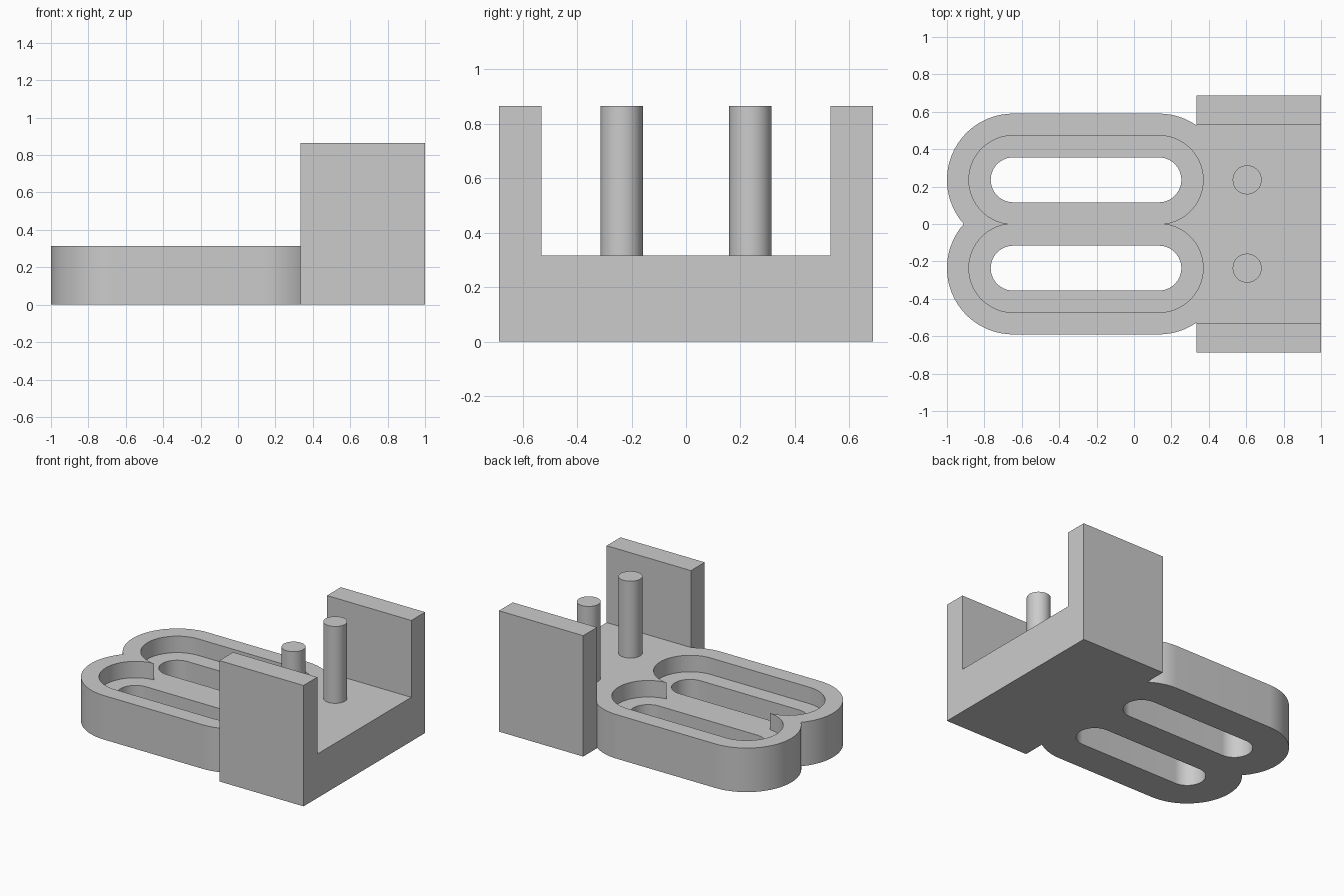
import bpy, bmesh, math
from mathutils import Vector

if "Cube" in bpy.data.objects:
    bpy.data.objects.remove(bpy.data.objects["Cube"])

X1, X2, CY = -0.646, 0.133, 0.236      # slot arc centres
BASE, TOP = 0.315, 0.865               # plate and wall heights
X0, YO, YI = 0.333, 0.687, 0.531       # bracket start, outer and inner wall faces

grey = bpy.data.materials.new("light_grey")
grey.diffuse_color = (0.6, 0.6, 0.6, 1)
grey.use_nodes = True
grey.node_tree.nodes["Principled BSDF"].inputs["Base Color"].default_value = grey.diffuse_color


def arc(cx, cy, r, a0, a1, n=40):
    return [(cx + r * math.cos(a0 + (a1 - a0) * i / n),
             cy + r * math.sin(a0 + (a1 - a0) * i / n)) for i in range(n + 1)]


def stadium(r, cy):
    h = math.pi / 2
    return arc(X1, cy, r, 3 * h, h) + arc(X2, cy, r, h, -h)


def twin_lobes(r):
    # merged outline of two mirrored stadiums that meet on y = 0
    a, h = math.asin(CY / r), math.pi / 2
    half = arc(X1, CY, r, math.pi + a, h) + arc(X2, CY, r, h, -a)
    half[0], half[-1] = (half[0][0], 0), (half[-1][0], 0)
    return half + [(x, -y) for x, y in half[-2:0:-1]]


def extrude(name, pts, vec):
    bm = bmesh.new()
    f = bm.faces.new([bm.verts.new(p) for p in pts])
    ret = bmesh.ops.extrude_face_region(bm, geom=[f], use_keep_orig=True)
    verts = [g for g in ret["geom"] if isinstance(g, bmesh.types.BMVert)]
    bmesh.ops.translate(bm, verts=verts, vec=Vector(vec))
    bmesh.ops.recalc_face_normals(bm, faces=bm.faces[:])
    me = bpy.data.meshes.new(name)
    bm.to_mesh(me)
    bm.free()
    me.materials.append(grey)
    ob = bpy.data.objects.new(name, me)
    bpy.context.collection.objects.link(ob)
    return ob


def prism(name, outline, z0, z1):
    return extrude(name, [(x, y, z0) for x, y in outline], (0, 0, z1 - z0))


def select(ob):
    bpy.ops.object.select_all(action='DESELECT')
    ob.select_set(True)
    bpy.context.view_layer.objects.active = ob


def boolean(ob, other, op):
    select(ob)
    m = ob.modifiers.new("bool", 'BOOLEAN')
    m.operation, m.solver, m.object = op, 'EXACT', other
    bpy.ops.object.modifier_apply(modifier=m.name)
    bpy.data.objects.remove(other)


# U-shaped bracket with two side walls
u = [(-YO, 0), (YO, 0), (YO, TOP), (YI, TOP), (YI, BASE),
     (-YI, BASE), (-YI, TOP), (-YO, TOP)]
body = extrude("bracket_body", [(X0, y, z) for y, z in u], (1 - X0, 0, 0))

# double-lobed plate, shallow recess and two through slots
boolean(body, prism("slotted_plate", twin_lobes(0.354), 0, BASE), 'UNION')
boolean(body, prism("recess_cutter", twin_lobes(0.2368), 0.197, 0.5), 'DIFFERENCE')
for s in (-1, 1):
    boolean(body, prism("slot_cutter", stadium(0.12, s * CY), -0.2, 0.5), 'DIFFERENCE')

# merge coplanar faces left by the cuts
bm = bmesh.new()
bm.from_mesh(body.data)
bmesh.ops.remove_doubles(bm, verts=bm.verts[:], dist=1e-5)
bmesh.ops.dissolve_limit(bm, angle_limit=0.01, verts=bm.verts[:], edges=bm.edges[:])
bm.to_mesh(body.data)
bm.free()

# two upright pins
pins = [prism("pin_" + n, arc(0.605, s * CY, 0.0775, 0, 2 * math.pi, 48)[:-1], BASE, TOP)
        for n, s in (("front", -1), ("back", 1))]

for ob in [body] + pins:
    select(ob)
    bpy.ops.object.shade_smooth_by_angle(angle=math.radians(30))
